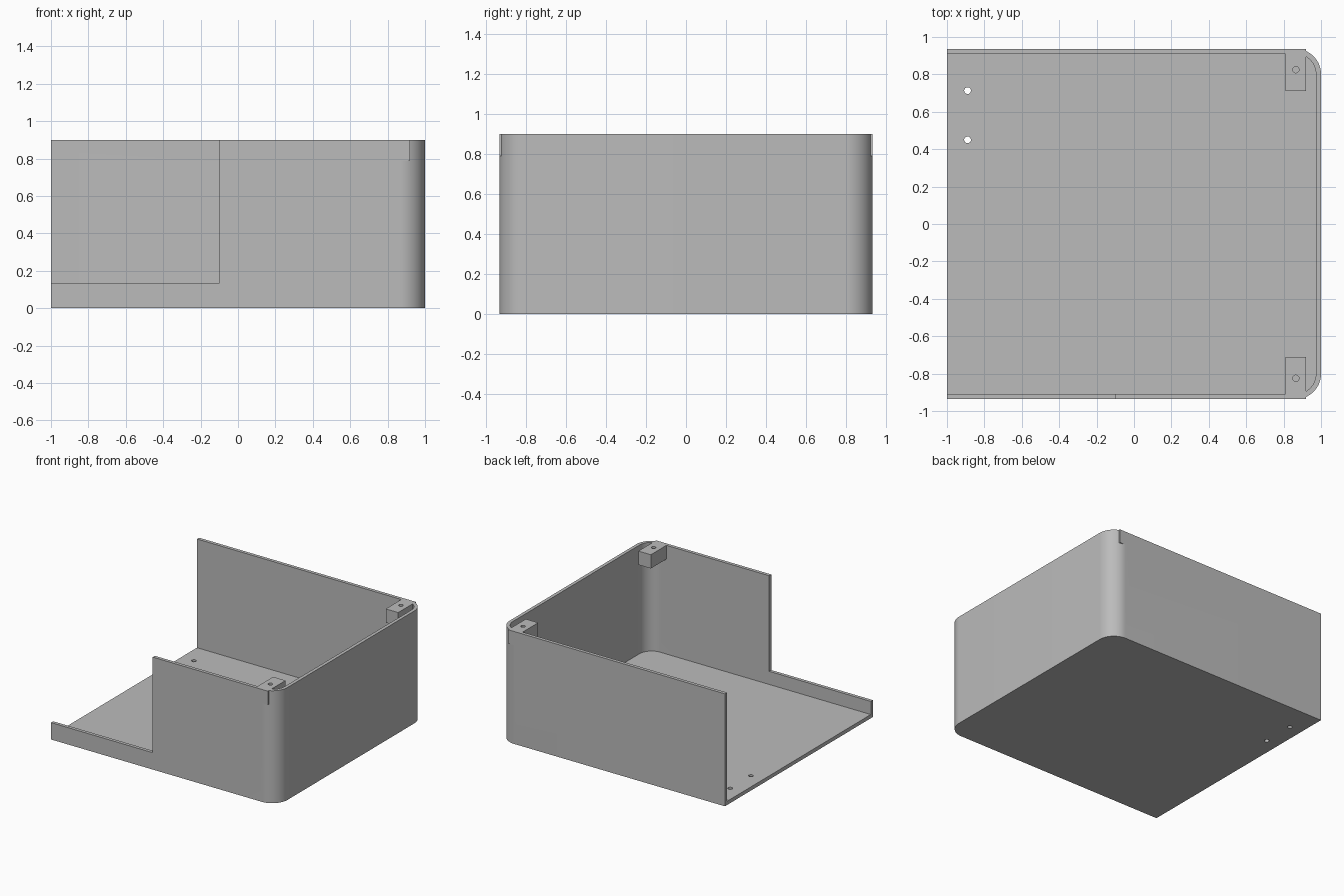
import bpy, bmesh, math

old = bpy.data.objects.get("Cube")
if old:
    bpy.data.objects.remove(old, do_unlink=True)

HALF_Y, HEIGHT, WALL, FLOOR = 0.936, 0.9, 0.027, 0.03
RADIUS = 0.135
LIP = 0.135

grey = bpy.data.materials.new("light_grey_plastic")
grey.use_nodes = True
colour = (0.5, 0.5, 0.5, 1)
grey.diffuse_color = colour
grey.node_tree.nodes["Principled BSDF"].inputs["Base Color"].default_value = colour


def prism(name, outline, z0, z1):
    """Extrude a flat outline between two heights."""
    bm = bmesh.new()
    face = bm.faces.new([bm.verts.new((x, y, z0)) for x, y in outline])
    top = bmesh.ops.extrude_face_region(bm, geom=[face])["geom"]
    bmesh.ops.translate(bm, vec=(0, 0, z1 - z0),
                        verts=[v for v in top if isinstance(v, bmesh.types.BMVert)])
    bmesh.ops.recalc_face_normals(bm, faces=bm.faces)
    mesh = bpy.data.meshes.new(name)
    bm.to_mesh(mesh)
    bm.free()
    mesh.materials.append(grey)
    obj = bpy.data.objects.new(name, mesh)
    bpy.context.collection.objects.link(obj)
    return obj


def rounded_end(x0, x1, half_y, r, steps=16):
    """Rectangle with its two +x corners rounded."""
    arc = [(x1 - r + r * math.cos(a), half_y - r + r * math.sin(a))
           for a in (math.pi / 2 * i / steps for i in range(steps + 1))]
    return ([(x0, -half_y)] + [(x, -y) for x, y in reversed(arc)]
            + arc + [(x0, half_y)])


def rect(x0, x1, y0, y1):
    return [(x0, y0), (x1, y0), (x1, y1), (x0, y1)]


def circle(cx, cy, r, n=24):
    return [(cx + r * math.cos(math.tau * i / n), cy + r * math.sin(math.tau * i / n))
            for i in range(n)]


def combine(target, tool, operation):
    """Boolean the tool into the target, then discard the tool."""
    mod = target.modifiers.new(operation, 'BOOLEAN')
    mod.operation, mod.solver, mod.object = operation, 'EXACT', tool
    bpy.ops.object.select_all(action='DESELECT')
    bpy.context.view_layer.objects.active = target
    target.select_set(True)
    bpy.ops.object.modifier_apply(modifier=mod.name)
    bpy.data.objects.remove(tool, do_unlink=True)


# Open-ended tray: outer shell minus the cavity
body = prism("case_body", rounded_end(-1, 1, HALF_Y, RADIUS), 0, HEIGHT)
cavity = prism("cavity", rounded_end(-1.2, 1 - WALL, HALF_Y - WALL, RADIUS - WALL),
               FLOOR, HEIGHT + 0.1)
combine(body, cavity, 'DIFFERENCE')

# Front wall cut down to a low lip
combine(body, prism("front_opening", rect(-1.2, -0.1, -1.1, -0.8), LIP, HEIGHT + 0.1),
        'DIFFERENCE')

# Corner screw blocks with blind holes
for side in (-1, 1):
    ys = sorted((side * 0.712, side * HALF_Y))
    combine(body, prism("screw_block", rect(0.81, 0.92, *ys), 0.79, HEIGHT), 'UNION')
    combine(body, prism("screw_hole", circle(0.865, side * 0.825, 0.017), 0.81, HEIGHT + 0.1),
            'DIFFERENCE')

# Two mounting holes through the floor
for y in (0.45, 0.713):
    combine(body, prism("floor_hole", circle(-0.89, y, 0.018), -0.1, 0.1), 'DIFFERENCE')

bpy.ops.object.shade_smooth_by_angle(angle=math.radians(30))
